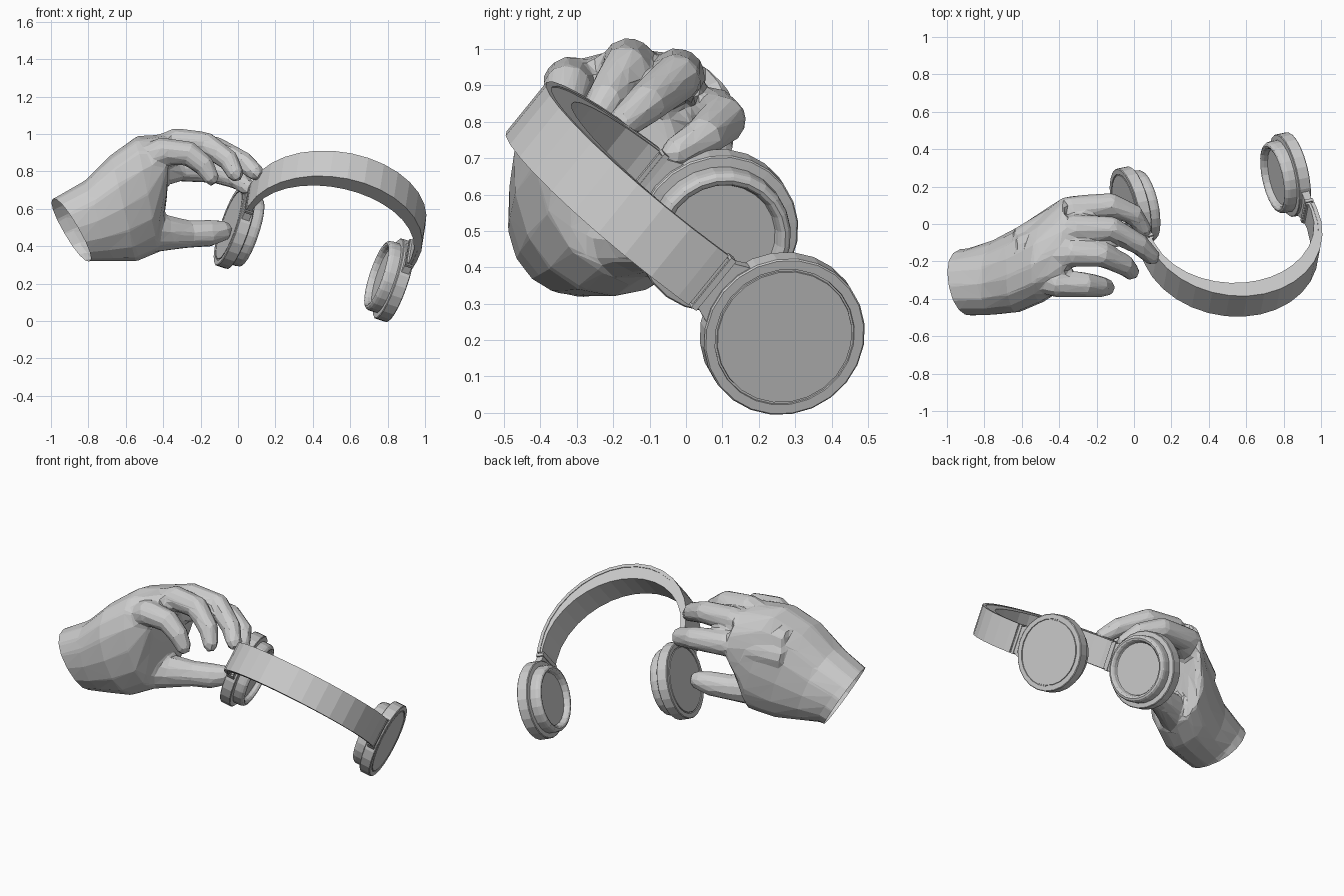
import bpy, bmesh, math
from mathutils import Vector, Matrix

if "Cube" in bpy.data.objects:
    bpy.data.objects.remove(bpy.data.objects["Cube"])

grey = bpy.data.materials.new("plain_grey")
grey.use_nodes = True
grey.diffuse_color = (0.6, 0.6, 0.6, 1)
grey.node_tree.nodes["Principled BSDF"].inputs["Base Color"].default_value = (0.6, 0.6, 0.6, 1)


def finish(name, bm, matrix=None):
    bmesh.ops.recalc_face_normals(bm, faces=bm.faces)
    mesh = bpy.data.meshes.new(name)
    bm.to_mesh(mesh)
    bm.free()
    mesh.materials.append(grey)
    obj = bpy.data.objects.new(name, mesh)
    bpy.context.collection.objects.link(obj)
    if matrix:
        obj.matrix_world = matrix
    return obj


def loft(bm, rings):
    """Bridge rings of points and cap both ends."""
    loops = [[bm.verts.new(p) for p in ring] for ring in rings]
    n = len(loops[0])
    for a, b in zip(loops, loops[1:]):
        for i in range(n):
            j = (i + 1) % n
            bm.faces.new((a[i], a[j], b[j], b[i]))
    bm.faces.new(loops[0])
    bm.faces.new(loops[-1])


def oval(centre, u, v, n, power=1.0):
    """Ring of points; a power below one squares the corners."""
    def bend(w):
        return math.copysign(abs(w) ** power, w)
    return [centre + u * bend(math.cos(t)) + v * bend(math.sin(t))
            for t in (2 * math.pi * i / n for i in range(n))]


# Headphone frame: x across the cups, y across the band, z towards the crown
across = Vector((0.93, 0.20, -0.31)).normalized()
width = Vector((0.12, 0.625, 0.77))
width = (width - across * width.dot(across)).normalized()
up = across.cross(width)
frame = Matrix((across, width, up)).transposed().to_4x4()
frame.translation = (0.408, 0.173, 0.36)

ARC_Z, ARC_R, HINGE_Z = 0.315, 0.483, 0.275


def band(name, outer, thin, thick, half):
    """Arched strip whose thickness grows from the ends to the crown."""
    path = [(1, 0, HINGE_Z)]
    path += [(math.cos(math.pi * i / 16), math.sin(math.pi * i / 16), ARC_Z) for i in range(17)]
    path += [(-1, 0, HINGE_Z)]
    bm = bmesh.new()
    rings = []
    for c, s, z in path:
        inner = outer - thin - (thick - thin) * max(s, 0) ** 1.4
        rings.append([Vector((c * r, y, z + s * r)) for r, y in
                      ((outer, -half), (outer, half), (inner, half), (inner, -half))])
    loft(bm, rings)
    finish(name, bm, frame)


band("headband", ARC_R, 0.02, 0.02, 0.088)
band("headband_padding", ARC_R - 0.018, 0.015, 0.08, 0.084)


def slab(name, side, levels):
    """Tapered block; each level is height, inner x, outer x, half width."""
    bm = bmesh.new()
    loft(bm, [[Vector((side * x, y, z)) for x, y in ((a, -h), (b, -h), (b, h), (a, h))]
              for z, a, b, h in levels])
    finish(name, bm, frame)


def lathe(name, side, profile, n=24):
    """Turn a profile of radius and offset about the cup axis."""
    bm = bmesh.new()
    loft(bm, [oval(Vector((side * x, 0, 0)), Vector((0, r, 0)), Vector((0, 0, r)), n)
              for r, x in profile])
    finish(name, bm, frame)


for side, label in ((1, "left"), (-1, "right")):
    lathe(label + "_cup_shell", side,
          [(0.189, 0.491), (0.190, 0.485), (0.195, 0.485), (0.196, 0.491), (0.222, 0.491),
           (0.226, 0.487), (0.226, 0.428), (0.222, 0.424), (0.185, 0.42)])
    cushion = [(0.176 + 0.020 * math.cos(a), 0.385 - 0.028 * math.sin(a))
               for a in (math.pi * (i / 6) for i in range(7))]
    lathe(label + "_ear_cushion", side, [(0.196, 0.425)] + cushion + [(0.153, 0.39)])
    slab(label + "_hinge", side, [(0.262, 0.44, 0.476, 0.08), (0.277, 0.44, 0.476, 0.08)])
    slab(label + "_hinge_plate", side, [(0.247, 0.438, 0.484, 0.088), (0.265, 0.438, 0.484, 0.088)])
    slab(label + "_neck", side, [(0.18, 0.435, 0.482, 0.105), (0.249, 0.442, 0.480, 0.078)])

# Hand: palm lofted from wrist to knuckles
hand = bmesh.new()
palm = [  # top x, top z, bottom x, bottom z, centre y, half width, lean
    (-1.16, 0.56, -0.92, 0.28, -0.32, 0.175, 0.02),
    (-0.98, 0.66, -0.79, 0.32, -0.31, 0.18, 0.02),
    (-0.82, 0.75, -0.68, 0.32, -0.285, 0.20, 0.035),
    (-0.68, 0.89, -0.54, 0.32, -0.24, 0.23, 0.045),
    (-0.54, 0.99, -0.42, 0.37, -0.17, 0.245, 0.045),
    (-0.37, 1.00, -0.38, 0.66, -0.10, 0.245, 0.03),
]
rings = []
for tx, tz, bx, bz, y, half, lean in palm:
    top, low = Vector((tx, y - lean, tz)), Vector((bx, y + lean, bz))
    rings.append(oval((top + low) / 2, (top - low) / 2, Vector((0, half, 0)), 16, 0.9))
loft(hand, rings)


def digit(points, radii):
    """Rounded tube through joints, with a tapered tip."""
    pts = [Vector(p) for p in points]
    end = (pts[-1] - pts[-2]).normalized()
    pts.append(pts[-1] + end * radii[-1] * 0.7)
    radii = list(radii) + [radii[-1] * 0.5]
    tube = []
    for i, (p, r) in enumerate(zip(pts, radii)):
        t = (pts[min(i + 1, len(pts) - 1)] - pts[max(i - 1, 0)]).normalized()
        u = t.cross(Vector((0.3, 0.2, 1))).normalized()
        tube.append(oval(p, u * r, t.cross(u) * r, 10))
    loft(hand, tube)


sizes = (0.085, 0.076, 0.068, 0.058, 0.045)
# Fingers from the rear one to the front one, then the thumb
digit([(-0.60, -0.10, 0.74), (-0.32, 0.08, 0.82), (-0.12, 0.10, 0.805), (0.0, 0.05, 0.76), (0.055, -0.035, 0.71)], sizes)
digit([(-0.60, -0.14, 0.82), (-0.30, -0.02, 0.93), (-0.12, -0.025, 0.92), (0.03, -0.11, 0.85), (0.10, -0.18, 0.79)], sizes)
digit([(-0.60, -0.21, 0.83), (-0.32, -0.155, 0.96), (-0.17, -0.165, 0.945), (-0.05, -0.22, 0.86), (-0.01, -0.26, 0.78)], sizes)
digit([(-0.60, -0.27, 0.80), (-0.40, -0.32, 0.91), (-0.26, -0.325, 0.895), (-0.18, -0.335, 0.83), (-0.14, -0.34, 0.76)], sizes)
digit([(-0.56, -0.20, 0.48), (-0.40, -0.13, 0.47), (-0.26, -0.07, 0.465), (-0.15, -0.04, 0.47), (-0.07, -0.01, 0.485)],
      (0.14, 0.10, 0.075, 0.073, 0.055))

# Blend the hand into one low-poly skin, then open it at the wrist
blend = finish("hand_blend", hand)
remesh = blend.modifiers.new("merge", "REMESH")
remesh.mode = "VOXEL"
remesh.voxel_size = 0.013
smooth = blend.modifiers.new("soften", "SMOOTH")
smooth.iterations = 5
reduce = blend.modifiers.new("facets", "DECIMATE")
reduce.ratio = 0.04
bpy.context.view_layer.update()
evaluated = blend.evaluated_get(bpy.context.evaluated_depsgraph_get())
skin = bmesh.new()
skin.from_mesh(evaluated.to_mesh())
wrist_normal = Vector((-0.31, -0.08, -0.19))
bmesh.ops.bisect_plane(skin, geom=skin.verts[:] + skin.edges[:] + skin.faces[:],
                       plane_co=(-0.895, -0.3, 0.485), plane_no=wrist_normal, clear_outer=True)
finish("hand", skin)
bpy.data.objects.remove(blend)
